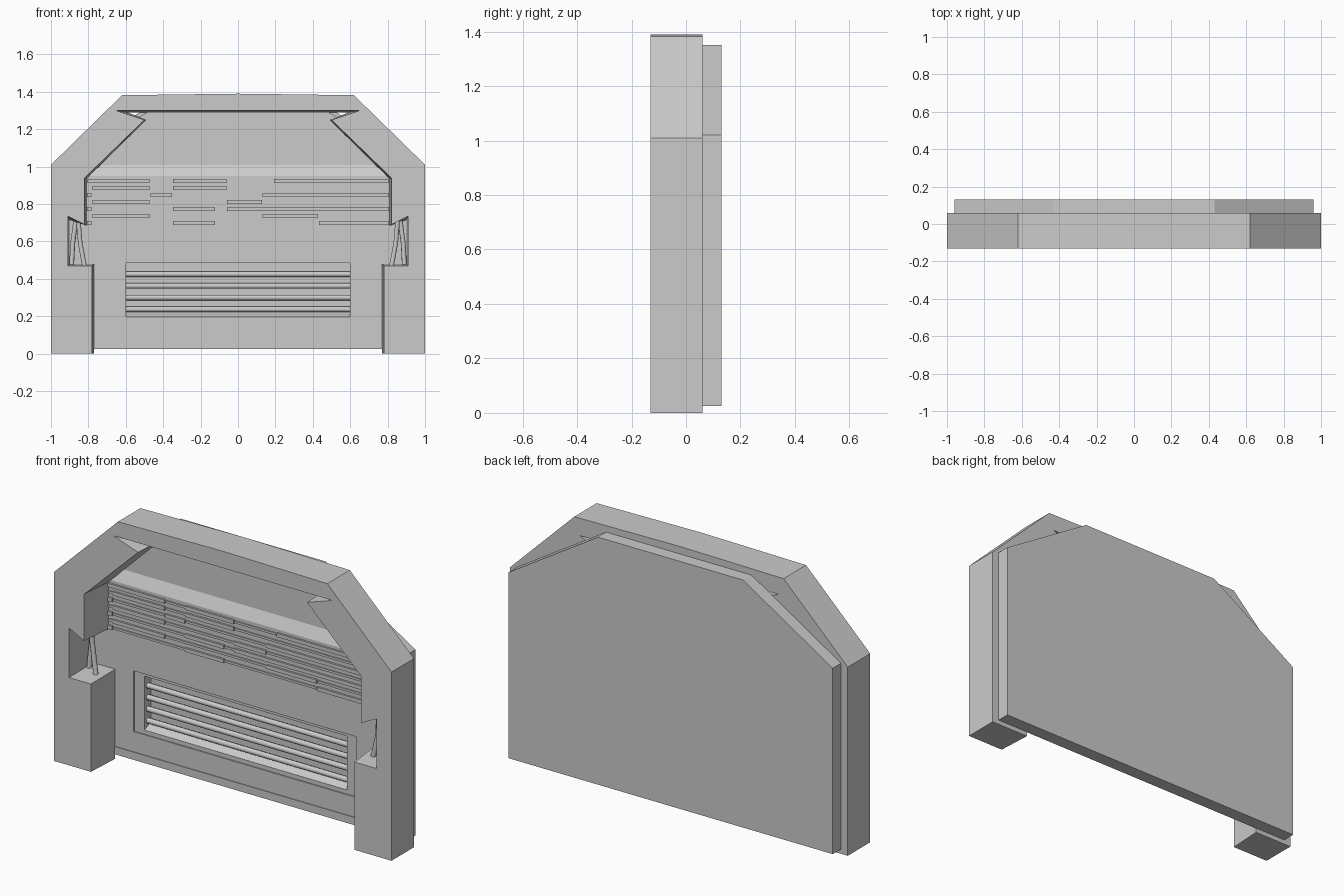
import bpy, bmesh, random
from mathutils import Vector

cube = bpy.data.objects.get("Cube")
if cube:
    bpy.data.objects.remove(cube, do_unlink=True)

GREY = (0.6, 0.6, 0.6, 1)
mat = bpy.data.materials.new("plain grey")
mat.use_nodes = True
mat.diffuse_color = GREY
mat.node_tree.nodes["Principled BSDF"].inputs["Base Color"].default_value = GREY


def finish(name, bm):
    bmesh.ops.recalc_face_normals(bm, faces=bm.faces)
    mesh = bpy.data.meshes.new(name)
    bm.to_mesh(mesh)
    bm.free()
    mesh.materials.append(mat)
    ob = bpy.data.objects.new(name, mesh)
    bpy.context.collection.objects.link(ob)
    return ob


def add_prism(bm, front, y0, back, y1):
    """Loft an (x, z) outline at y0 to a matching one at y1."""
    a = [bm.verts.new((x, y0, z)) for x, z in front]
    b = [bm.verts.new((x, y1, z)) for x, z in back]
    bm.faces.new(a)
    bm.faces.new(b[::-1])
    for i in range(len(a)):
        j = (i + 1) % len(a)
        bm.faces.new((a[i], b[i], b[j], a[j]))


def prism(name, front, y0, y1, back=None):
    bm = bmesh.new()
    add_prism(bm, front, y0, back or front, y1)
    return finish(name, bm)


def rect(x0, x1, z0, z1):
    return [(x0, z0), (x1, z0), (x1, z1), (x0, z1)]


def mirrored(half):
    """Complete a right-half outline with its mirror image."""
    return half + [(-x, z) for x, z in reversed(half) if x > 0]


def cut(target, cutter):
    cutter.hide_render = True
    mod = target.modifiers.new("cut", "BOOLEAN")
    mod.operation = "DIFFERENCE"
    mod.solver = "EXACT"
    mod.object = cutter
    bpy.context.view_layer.objects.active = target
    bpy.ops.object.modifier_apply(modifier=mod.name)
    bpy.data.objects.remove(cutter, do_unlink=True)


def tube(name, points, radius, sides=8):
    curve = bpy.data.curves.new(name, "CURVE")
    curve.dimensions = "3D"
    curve.bevel_depth = radius
    curve.bevel_resolution = sides // 2 - 2
    curve.use_fill_caps = True
    spline = curve.splines.new("POLY")
    spline.points.add(len(points) - 1)
    for p, co in zip(spline.points, points):
        p.co = (*co, 1)
    curve.materials.append(mat)
    ob = bpy.data.objects.new(name, curve)
    bpy.context.collection.objects.link(ob)
    return ob


# Arched frame with side notches; the opening narrows slightly to the rear
outer = [(0, 1.39), (0.17, 1.388), (0.62, 1.382), (1, 1.01), (1, 0)]
inner_front = [(0.78, 0), (0.78, 0.47), (0.91, 0.47), (0.91, 0.735), (0.82, 0.69),
               (0.82, 0.94), (0.5, 1.25), (0.65, 1.3)]
inner_back = [(0.77, 0), (0.77, 0.48), (0.9, 0.48), (0.9, 0.715), (0.81, 0.685),
              (0.81, 0.935), (0.49, 1.25), (0.59, 1.29)]
prism("arch_frame", mirrored(outer + inner_front), -0.13, 0.06,
      mirrored(outer + inner_back))

# Back plate with a recessed upper panel and a vent pocket
plate = prism("back_plate", mirrored([(0.43, 1.35), (0.96, 1.02), (0.96, 0.025)]), 0.06, 0.13)
cut(plate, prism("panel_cutter", mirrored([(0.46, 1.305), (0.83, 1.07), (0.83, 0.94)]), 0.055, 0.09,
                 mirrored([(0.46, 1.305), (0.83, 1.07), (0.83, 1.01)])))
cut(plate, prism("vent_step_cutter", rect(-0.66, 0.66, 0.175, 0.5), 0.05, 0.066))
cut(plate, prism("vent_cutter", rect(-0.6, 0.6, 0.19, 0.485), 0.05, 0.122,
                 rect(-0.6, 0.6, 0.222, 0.485)))

# Sill along the lower edge
prism("sill", rect(-0.77, 0.77, 0.026, 0.067), 0.056, 0.062)

# Vent bars
for i in range(4):
    z = 0.425 - i * 0.0625
    tube(f"vent_bar_{i + 1}", [(-0.605, 0.095, z), (0.605, 0.095, z)], 0.015)

# Rows of thin broken slats
random.seed(4)
bm = bmesh.new()
stops = [-0.78, -0.47, -0.35, -0.12, -0.06, 0.13, 0.19, 0.43]
for row in range(7):
    z = 0.697 + row * 0.0375
    breaks = [-0.81] + sorted(random.sample(stops, 4)) + [0.81]
    for k, (x0, x1) in enumerate(zip(breaks, breaks[1:])):
        low = 0.004 * ((k + row) % 2)
        outline = rect(x0 + 0.002, x1 - 0.002, z - 0.008 + low, z + 0.012 - low)
        add_prism(bm, outline, 0.05 + low, outline, 0.062)
finish("slats", bm)

# Pipes standing in the side notches
for side, s in (("left", 1), ("right", -1)):
    for n, (x0, x1) in enumerate(((0.82, 0.855), (0.89, 0.865))):
        mid = (x0 + x1) / 2 + 0.006
        y = -0.03 + 0.04 * n
        tube(f"{side}_pipe_{n + 1}",
             [(s * x0, y, 0.465), (s * mid, y + 0.01, 0.59), (s * x1, y, 0.73)], 0.013)
